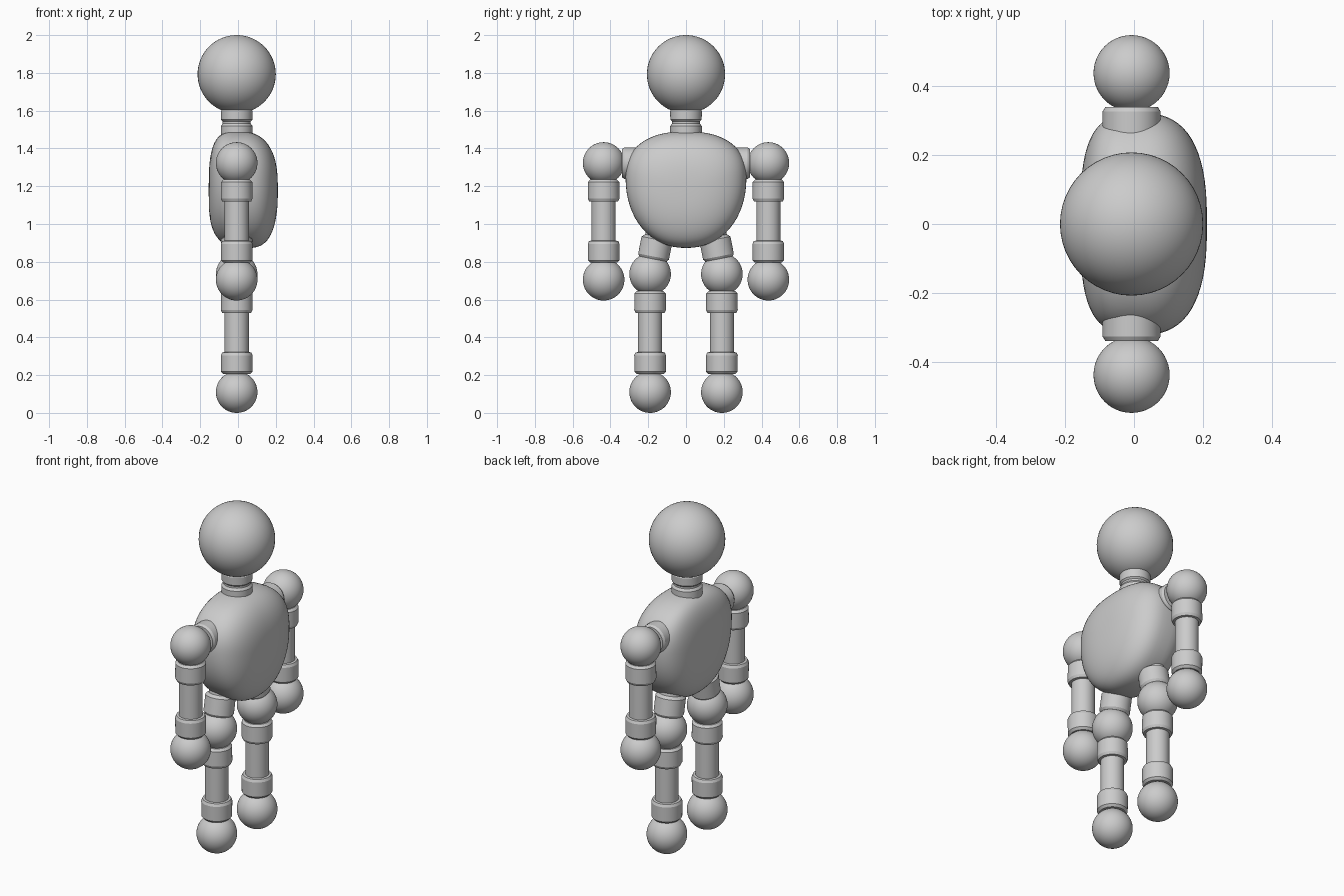
import bpy, bmesh, math
from mathutils import Vector

if "Cube" in bpy.data.objects:
    bpy.data.objects.remove(bpy.data.objects["Cube"])

X = -0.007   # shared centre line of the body
R = 0.11     # joint ball radius


def finish(name, bm, angle=35):
    bmesh.ops.recalc_face_normals(bm, faces=bm.faces)
    me = bpy.data.meshes.new(name)
    bm.to_mesh(me)
    bm.free()
    ob = bpy.data.objects.new(name, me)
    bpy.context.collection.objects.link(ob)
    bpy.ops.object.select_all(action='DESELECT')
    bpy.context.view_layer.objects.active = ob
    ob.select_set(True)
    bpy.ops.object.shade_smooth_by_angle(angle=math.radians(angle))
    return ob


def ball(name, y, z, r):
    bm = bmesh.new()
    bmesh.ops.create_uvsphere(bm, u_segments=48, v_segments=32, radius=r)
    bmesh.ops.translate(bm, verts=bm.verts, vec=(X, y, z))
    finish(name, bm)


def skin(bm, rings):
    for a, b in zip(rings, rings[1:]):
        n = len(a)
        for i in range(n):
            bm.faces.new((a[i], a[(i + 1) % n], b[(i + 1) % n], b[i]))
    bm.faces.new(rings[0])
    bm.faces.new(rings[-1])


def lathe(name, profile, origin, axis=(0, 0, 1), n=40):
    """Turn (radius, distance along axis) pairs into a solid."""
    bm = bmesh.new()
    q = Vector((0, 0, 1)).rotation_difference(Vector(axis))
    rings = []
    for r, h in profile:
        rings.append([bm.verts.new(Vector(origin) + q @ Vector(
            (r * math.cos(2 * math.pi * i / n), r * math.sin(2 * math.pi * i / n), h)))
            for i in range(n)])
    skin(bm, rings)
    finish(name, bm, 25)


def limb(name, y, bottom, top):
    """Shaft with a bevelled collar at each end."""
    half = [(0.071, 0), (0.083, 0.013), (0.084, 0.1), (0.077, 0.115), (0.064, 0.117)]
    length = top - bottom
    profile = half + [(r, length - h) for r, h in reversed(half)]
    lathe(name, profile, (X, y, bottom))


# torso: rounded outline swept through the depth, shrinking at front and back
def torso():
    bm = bmesh.new()
    n, steps, zc = 64, 32, 1.25
    rings = []
    for k in range(steps + 1):
        t = math.pi * (0.006 + 0.988 * k / steps) - math.pi / 2
        p = 3.2 if t < 0 else 2.6
        u = math.copysign(abs(math.sin(t)) ** (2 / p), t)
        s = abs(math.cos(t)) ** (2 / p)
        ring = []
        for i in range(n):
            a = 2 * math.pi * i / n
            c, d = math.cos(a), math.sin(a)
            e = 2 / 2.35 if d > 0 else 2 / 2.15
            y = 0.32 * s * math.copysign(abs(c) ** e, c)
            up = math.copysign(abs(d) ** e, d)
            h = up * (0.24 if d > 0 else 0.377)
            z = zc + (h + 0.07) * s - 0.07
            x = 0.028 + 0.183 * u - 0.065 * (z - 1.18) * (1 - u * u)
            ring.append(bm.verts.new((x, y, z)))
        rings.append(ring)
    skin(bm, rings)
    finish("torso", bm, 60)


torso()

# head and neck
ball("head", 0, 1.793, 0.207)
lathe("neck", [(0.07, 1.43), (0.084, 1.44), (0.084, 1.518), (0.074, 1.532), (0.074, 1.543),
               (0.083, 1.552), (0.084, 1.598), (0.076, 1.612)], (X, 0, 0))

# arms and legs, mirrored left and right
for side, s in (("left", -1), ("right", 1)):
    lathe(side + "_shoulder_collar", [(0.064, 0), (0.084, 0.01), (0.084, 0.125), (0.076, 0.138)],
          (X, s * 0.2, 1.322), (0, s, 0))
    ball(side + "_shoulder", s * 0.436, 1.323, R)
    limb(side + "_arm", s * 0.436, 0.795, 1.235)
    ball(side + "_hand", s * 0.436, 0.705, R)

    lathe(side + "_hip_collar", [(0.074, 0), (0.083, 0.013), (0.083, 0.105), (0.066, 0.12), (0.066, 0.2)],
          (X, s * 0.174, 0.815), (0, -s * 0.19, 0.98))
    ball(side + "_hip", s * 0.19, 0.735, R)
    limb(side + "_leg", s * 0.19, 0.205, 0.645)
    ball(side + "_foot", s * 0.19, 0.11, R)
